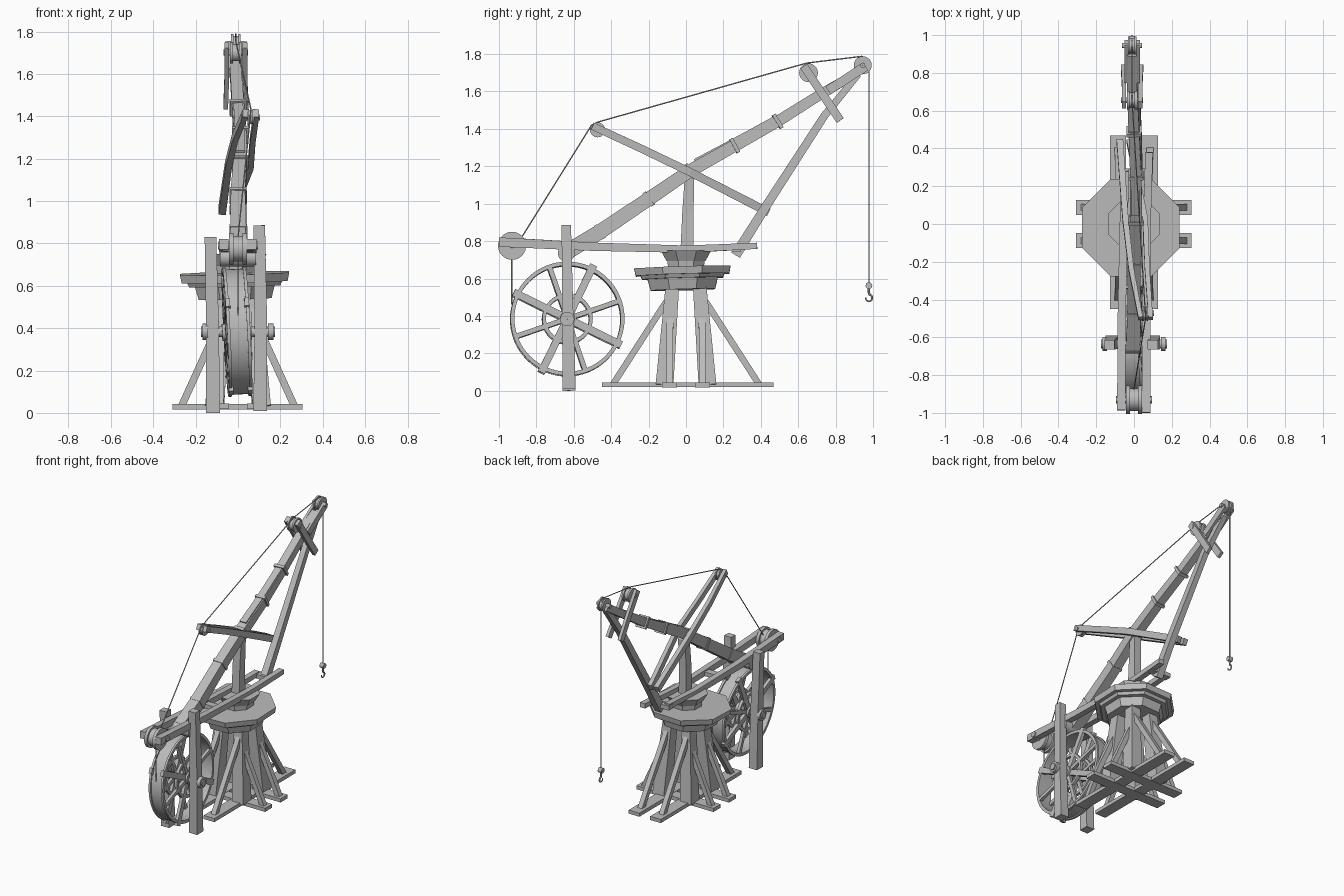
import bpy, bmesh
from math import pi, cos, sin, radians
from mathutils import Vector, Matrix

cube = bpy.data.objects.get("Cube")
if cube:
    bpy.data.objects.remove(cube, do_unlink=True)

wood = bpy.data.materials.new("grey_wood")
wood.use_nodes = True
GREY = (0.5, 0.5, 0.5, 1)
wood.diffuse_color = GREY
wood.node_tree.nodes["Principled BSDF"].inputs["Base Color"].default_value = GREY

X, Y, Z = Vector((1, 0, 0)), Vector((0, 1, 0)), Vector((0, 0, 1))


def finish(name, bm, smooth=False, matrix=None):
    bmesh.ops.recalc_face_normals(bm, faces=bm.faces)
    for f in bm.faces:
        f.smooth = smooth
    for e in bm.edges:
        e.smooth = smooth and e.calc_face_angle(0) < 0.6
    if matrix:
        bm.transform(matrix)
    mesh = bpy.data.meshes.new(name)
    bm.to_mesh(mesh)
    bm.free()
    mesh.materials.append(wood)
    obj = bpy.data.objects.new(name, mesh)
    bpy.context.collection.objects.link(obj)
    return obj


def sweep(name, pts, start, end=None, side=X, sides=4, matrix=None):
    """Timber or rope along a path; start and end are (across, deep) sizes."""
    pts = [Vector(p) for p in pts]
    end = end or start
    bm, rings, n = bmesh.new(), [], len(pts)
    for i, p in enumerate(pts):
        t = (pts[min(i + 1, n - 1)] - pts[max(i - 1, 0)]).normalized()
        a = (side - t * side.dot(t)).normalized()
        b = t.cross(a)
        k = i / (n - 1)
        w, d = (start[j] + (end[j] - start[j]) * k for j in (0, 1))
        grow = 0.5 / cos(pi / sides)
        ring = []
        for s in range(sides):
            ang = 2 * pi * (s + 0.5) / sides
            ring.append(bm.verts.new(p + a * (w * grow * cos(ang)) + b * (d * grow * sin(ang))))
        rings.append(ring)
    for r0, r1 in zip(rings, rings[1:]):
        for s in range(sides):
            q = (s + 1) % sides
            bm.faces.new((r0[s], r0[q], r1[q], r1[s]))
    bm.faces.new(rings[0])
    bm.faces.new(rings[-1])
    return finish(name, bm, sides > 4, matrix)


def lathe(name, profile, centre, matrix=None, steps=48):
    """Spin a closed (radius, x) profile around a sideways axle."""
    bm = bmesh.new()
    rows = [[bm.verts.new((x, r * cos(2 * pi * i / steps), r * sin(2 * pi * i / steps)))
             for r, x in profile] for i in range(steps)]
    m = len(profile)
    for i in range(steps):
        a, b = rows[i], rows[(i + 1) % steps]
        for j in range(m):
            q = (j + 1) % m
            bm.faces.new((a[j], a[q], b[q], b[j]))
    bmesh.ops.remove_doubles(bm, verts=bm.verts, dist=1e-5)
    return finish(name, bm, True, matrix or Matrix.Translation(centre))


def axle(name, centre, radius, width, steps=24, matrix=None):
    h = width / 2
    return lathe(name, [(0.001, -h), (radius, -h), (radius, h), (0.001, h)], centre, matrix, steps)


def pulley(name, centre, radius, width):
    h, g = width / 2, width / 4
    lathe(name, [(0.005, -h), (radius, -h), (radius, -g), (radius * 0.8, -g),
                 (radius * 0.8, g), (radius, g), (radius, h), (0.005, h)], centre, None, 32)
    axle(name + "_pin", centre, 0.014, width + 0.06, 12)


def octagon(name, z0, z1, r0, r1, matrix=None):
    bm = bmesh.new()
    k = 1 / cos(pi / 8)
    bmesh.ops.create_cone(bm, cap_ends=True, segments=8, radius1=r0 * k, radius2=r1 * k, depth=z1 - z0,
                          matrix=Matrix.Translation((0, 0, (z0 + z1) / 2)) @ Matrix.Rotation(pi / 8, 4, 'Z'))
    return finish(name, bm, False, matrix)


# Base: crossed ground beams, splayed posts and braces
for s in (-1, 1):
    sweep("ground_beam_long", [(s * 0.085, -0.45, 0.032), (s * 0.085, 0.468, 0.032)], (0.085, 0.026))
    sweep("ground_beam_cross", [(-0.308, s * 0.088, 0.03), (0.305, s * 0.088, 0.03)], (0.08, 0.026), side=Y)
    for t in (-1, 1):
        sweep("base_post", [(s * 0.11, t * 0.115, 0.03), (s * 0.073, t * 0.073, 0.56)], (0.09, 0.095), (0.07, 0.072))
        sweep("long_brace", [(s * 0.085, t * 0.39, 0.035), (s * 0.08, t * 0.09, 0.5)], (0.035, 0.034))
        sweep("cross_brace", [(s * 0.265, t * 0.088, 0.035), (s * 0.09, t * 0.085, 0.42)], (0.035, 0.034), side=Y)

# Turntable platform
tilt = Matrix.Rotation(0.03, 4, 'X') @ Matrix.Rotation(-0.025, 4, 'Y')
octagon("platform_drum", 0.54, 0.60, 0.172, 0.188, tilt)
octagon("platform_skirt", 0.60, 0.622, 0.215, 0.225, tilt)
octagon("platform_deck", 0.62, 0.66, 0.25, 0.258, tilt)
octagon("turntable_neck", 0.65, 0.70, 0.095, 0.10)
octagon("turntable_cap", 0.695, 0.75, 0.105, 0.135)

# Mast, swing beams and boom
sweep("mast", [(0, 0.005, 0.74), (0, 0.01, 0.95), (0.005, 0.02, 1.17)], (0.06, 0.07), (0.055, 0.05))
sweep("swing_beam_right", [(0.065, -1.0, 0.795), (0.065, -0.5, 0.77), (0.068, 0, 0.757), (0.08, 0.38, 0.775)],
      (0.045, 0.05), (0.04, 0.033))
sweep("swing_beam_left", [(-0.067, -0.985, 0.795), (-0.065, -0.5, 0.77), (-0.055, 0, 0.757), (-0.045, 0.28, 0.768)],
      (0.045, 0.05), (0.04, 0.033))
for y in (-0.3, 0.27):
    sweep("beam_spacer", [(-0.07, y, 0.76), (0.08, y, 0.76)], (0.05, 0.03), side=Y)
boom = [(-0.005, -0.64, 0.74), (0, -0.46, 0.85), (0, -0.2, 1.025), (0.01, 0.02, 1.175),
        (0.01, 0.26, 1.31), (0, 0.49, 1.44), (-0.01, 0.72, 1.585), (-0.012, 0.9, 1.69)]
sweep("boom", boom, (0.075, 0.085), (0.05, 0.05))
sweep("boom_top_plank", [(0.008, 0.05, 1.225), (0.008, 0.28, 1.35), (0, 0.49, 1.467)], (0.05, 0.03), (0.045, 0.02))
for a, b in zip(boom[1:], boom[2:-1]):
    a, b = Vector(a), Vector(b)
    d = (b - a).normalized() * 0.01
    sweep("boom_band", [a - d, a + d], (0.078, 0.085), (0.078, 0.085))
sweep("boom_strut", [(0.02, 0.265, 0.725), (0.02, 0.43, 0.99), (0.01, 0.74, 1.47), (-0.01, 0.92, 1.69)],
      (0.05, 0.055), (0.035, 0.035))
axle("boom_foot_axle", (0, -0.64, 0.735), 0.045, 0.17)

# Boom head and its two pulleys
for s in (-1, 1):
    sweep("head_cheek", [(-0.01 + s * 0.032, 0.76, 1.605), (-0.01 + s * 0.032, 0.96, 1.735)], (0.018, 0.05))
    sweep("pulley_arm", [(-0.01 + s * 0.043, 0.63, 1.735), (-0.01 + s * 0.043, 0.73, 1.585),
                         (-0.01 + s * 0.048, 0.825, 1.445)], (0.022, 0.045))
pulley("head_pulley", (-0.01, 0.945, 1.74), 0.048, 0.045)
pulley("upper_pulley", (-0.01, 0.655, 1.70), 0.05, 0.055)

# Cross arms carrying the rear pulley
sweep("cross_arm_left", [(0.035, -0.5, 1.415), (-0.015, -0.24, 1.295), (-0.045, 0.02, 1.17), (-0.075, 0.44, 0.955)],
      (0.024, 0.04), (0.035, 0.045))
sweep("cross_arm_right", [(0.088, -0.5, 1.415), (0.07, -0.24, 1.295), (0.06, 0.02, 1.17), (-0.025, 0.44, 0.955)],
      (0.024, 0.04), (0.03, 0.045))
pulley("rear_pulley", (0.06, -0.473, 1.395), 0.04, 0.03)

# Rope drum between the swing beams
pulley("rope_drum", (0, -0.93, 0.775), 0.075, 0.085)
axle("rope_drum_axle", (0, -0.93, 0.79), 0.02, 0.19, 12)

# Treadwheel
place = Matrix.Translation((-0.005, -0.635, 0.383)) @ Matrix.Rotation(-0.05, 4, 'Y') @ Matrix.Rotation(0.03, 4, 'Z')
lathe("wheel_tread", [(0.284, -0.055), (0.305, -0.055), (0.305, -0.04), (0.296, -0.04),
                      (0.296, 0.04), (0.305, 0.04), (0.305, 0.055), (0.284, 0.055)], None, place, 64)
for s in (-1, 1):
    lathe("wheel_inner_ring", [(0.115, s * 0.035), (0.135, s * 0.035), (0.135, s * 0.055), (0.115, s * 0.055)],
          None, place, 48)
    for i in range(8):
        a = radians(64 + 45 * i)
        main = i % 2 == 0
        d = Vector((0, cos(a), sin(a)))
        reach, w = (0.32, 0.04) if main else (0.29, 0.026)
        x = X * (s * 0.045)
        sweep("wheel_spoke", [x + d * 0.02, x + d * reach], (0.022, w), matrix=place)
axle("wheel_hub", None, 0.04, 0.14, 24, place)
axle("wheel_axle", (0, -0.635, 0.383), 0.024, 0.35, 16)

# Wheel posts with bearing caps
sweep("wheel_post_right", [(0.105, -0.625, 0.01), (0.108, -0.632, 0.4), (0.1, -0.64, 0.885)], (0.065, 0.07), (0.055, 0.05))
sweep("wheel_post_left", [(-0.118, -0.625, 0), (-0.12, -0.632, 0.4), (-0.13, -0.64, 0.83)], (0.065, 0.07), (0.055, 0.05))
for s in (-1, 1):
    axle("bearing_cap", (s * 0.155, -0.635, 0.383), 0.038, 0.025)

# Ropes, hook block and hook
sweep("hoist_rope", [(0, -0.875, 0.826), (0.06, -0.505, 1.42), (0.06, -0.47, 1.437), (-0.01, 0.645, 1.752),
                     (-0.01, 0.94, 1.788), (-0.01, 0.968, 1.775), (-0.01, 0.978, 1.74)],
      (0.006, 0.006), sides=6)
sweep("drop_rope", [(-0.01, 0.978, 1.75), (-0.01, 0.978, 0.56)], (0.006, 0.006), sides=6)
sweep("wheel_rope", [(0, -0.932, 0.775), (0, -0.932, 0.46)], (0.006, 0.006), sides=6)
axle("hook_block", (-0.01, 0.978, 0.562), 0.018, 0.03, 12)
arc = [(-0.01, 0.978 + 0.018 * cos(radians(a)), 0.496 + 0.018 * sin(radians(a))) for a in range(80, -191, -30)]
sweep("hook", [(-0.01, 0.978, 0.555), (-0.01, 0.978, 0.525)] + arc, (0.012, 0.012), (0.006, 0.006), sides=6)
